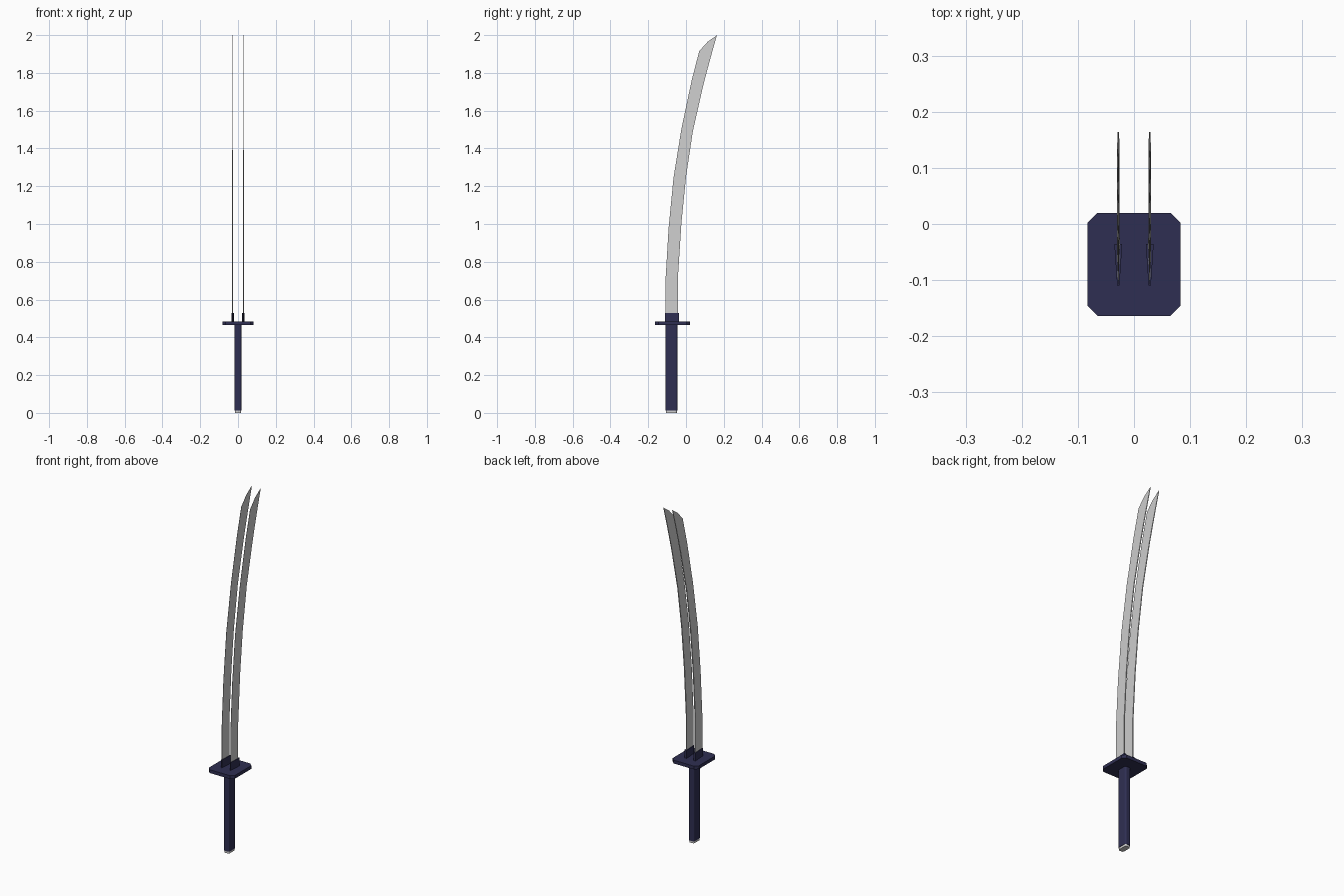
import bpy, bmesh, math

if "Cube" in bpy.data.objects:
    bpy.data.objects.remove(bpy.data.objects["Cube"])


def material(name, rgb):
    m = bpy.data.materials.new(name)
    m.diffuse_color = (*rgb, 1)
    m.use_nodes = True
    m.node_tree.nodes["Principled BSDF"].inputs["Base Color"].default_value = m.diffuse_color
    return m


navy = material("dark navy", (0.028, 0.028, 0.085))
steel = material("light steel", (0.62, 0.62, 0.62))


def loft(name, rings, mat):
    """Skin a stack of equal-sized rings and cap both ends."""
    bm = bmesh.new()
    loops = [[bm.verts.new(p) for p in ring] for ring in rings]
    n = len(loops[0])
    for a, b in zip(loops, loops[1:]):
        for i in range(n):
            j = (i + 1) % n
            bm.faces.new((a[i], a[j], b[j], b[i]))
    bm.faces.new(loops[0])
    bm.faces.new(loops[-1])
    bmesh.ops.remove_doubles(bm, verts=bm.verts, dist=1e-6)
    bmesh.ops.recalc_face_normals(bm, faces=bm.faces)
    me = bpy.data.meshes.new(name)
    bm.to_mesh(me)
    bm.free()
    me.materials.append(mat)
    ob = bpy.data.objects.new(name, me)
    bpy.context.collection.objects.link(ob)
    return ob


def rounded(hx, hy, r, cy, z, seg):
    """Rectangle ring with cut (seg=1) or rounded corners."""
    pts = []
    for k, (sx, sy) in enumerate([(1, 1), (-1, 1), (-1, -1), (1, -1)]):
        for s in range(seg + 1):
            a = math.pi / 2 * (k + s / seg)
            pts.append((sx * (hx - r) + r * math.cos(a),
                        cy + sy * (hy - r) + r * math.sin(a), z))
    return pts


# Grip, end cap and guard
CY = -0.077
loft("grip", [rounded(0.018, 0.031, 0.009, CY, z, 3) for z in (0.012, 0.466)], navy)
loft("end_cap", [rounded(0.016, 0.029, 0.009, CY, z, 3) for z in (0.0, 0.012)], steel)
loft("guard", [rounded(0.083, 0.092, 0.018, -0.072, z, 1) for z in (0.465, 0.484)], navy)

# Blade stations: cutting edge (y, z), spine (y, z), half thickness at spine
STATIONS = [
    (-0.108, 0.48, -0.042, 0.48, 0.0027),
    (-0.108, 0.71, -0.042, 0.73, 0.0027),
    (-0.092, 0.98, -0.024, 1.01, 0.0026),
    (-0.066, 1.245, 0.0, 1.25, 0.0025),
    (-0.024, 1.505, 0.036, 1.49, 0.0024),
    (0.03, 1.76, 0.088, 1.72, 0.0023),
    (0.07, 1.915, 0.111, 1.81, 0.0022),
    (0.115, 1.965, 0.137, 1.905, 0.0020),
    (0.162, 1.998, 0.164, 2.0, 0.0015),
]


def wedge(x, ey, ez, sy, sz, t, e):
    return [(x - e, ey, ez), (x + e, ey, ez), (x + t, sy, sz), (x - t, sy, sz)]


# Twin blades and their collars
for side, x in (("left", -0.028), ("right", 0.028)):
    loft(side + "_blade", [wedge(x, *s, 0.0006) for s in STATIONS], steel)
    loft(side + "_collar",
         [wedge(x, -0.110, z, -0.036, z, 0.007, 0.002) for z in (0.48, 0.53)], navy)
